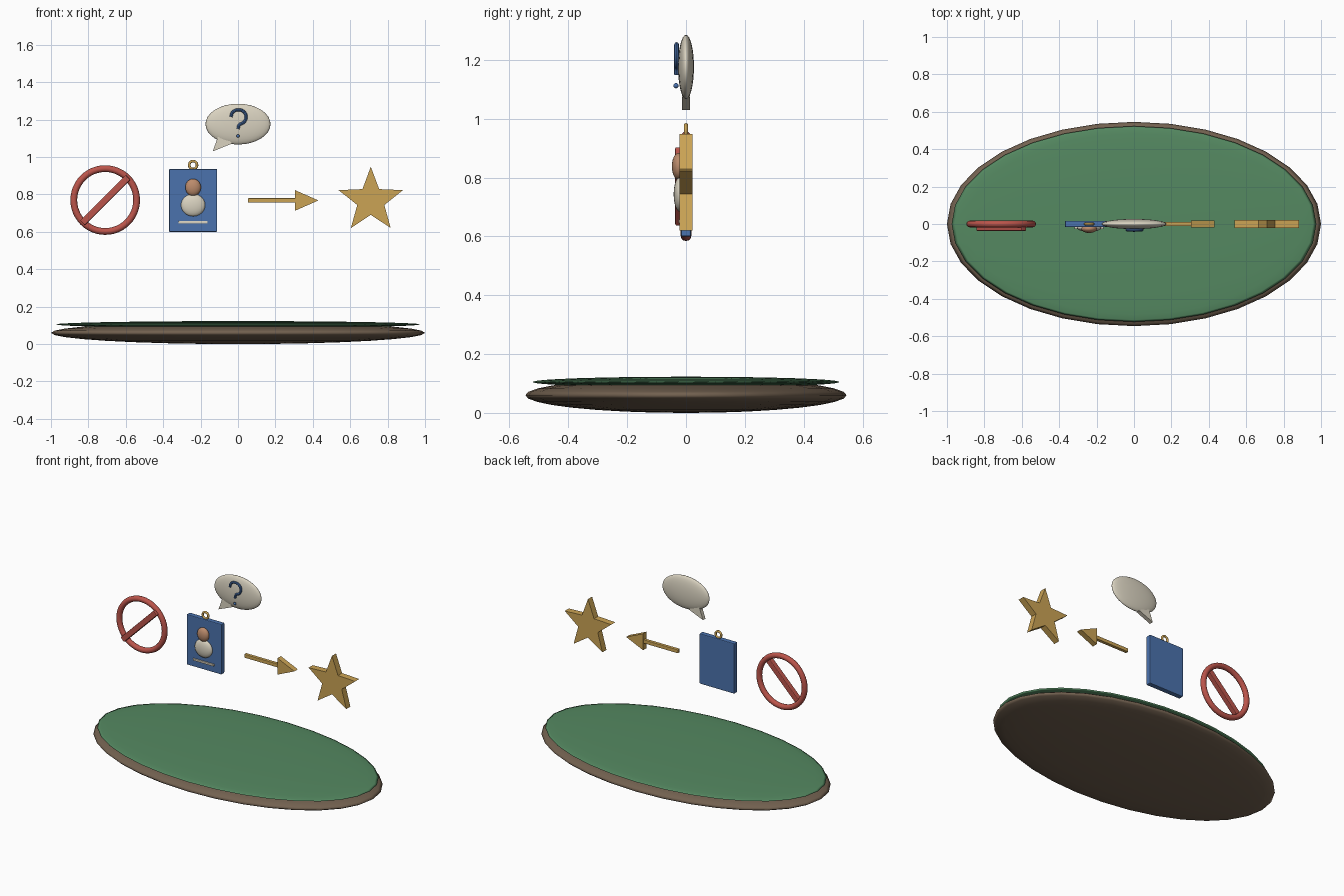
import bpy, bmesh
from math import sin, cos, pi

if "Cube" in bpy.data.objects:
    bpy.data.objects.remove(bpy.data.objects["Cube"])


def make_mat(name, rgb):
    m = bpy.data.materials.new(name)
    m.diffuse_color = (*rgb, 1)
    m.use_nodes = True
    m.node_tree.nodes["Principled BSDF"].inputs["Base Color"].default_value = m.diffuse_color
    return m


BROWN = make_mat("brown", (0.17, 0.12, 0.08))
GREEN = make_mat("green", (0.09, 0.25, 0.12))
RED = make_mat("red", (0.5, 0.09, 0.07))
BLUE = make_mat("blue", (0.07, 0.17, 0.42))
GOLD = make_mat("gold", (0.6, 0.37, 0.09))
CREAM = make_mat("cream", (0.7, 0.65, 0.53))
TAN = make_mat("tan", (0.5, 0.26, 0.15))


def finish(name, mat):
    ob = bpy.context.object
    ob.name = name
    ob.data.materials.append(mat)
    return ob


def ellipsoid(name, mat, loc, radii, segs=32, rings=16):
    bpy.ops.mesh.primitive_uv_sphere_add(segments=segs, ring_count=rings, radius=1, location=loc)
    bpy.context.object.scale = radii
    bpy.ops.object.transform_apply(location=False, rotation=False, scale=True)
    bpy.ops.object.shade_smooth()
    return finish(name, mat)


def ring(name, mat, loc, major, minor, segs=48):
    bpy.ops.mesh.primitive_torus_add(location=loc, rotation=(pi / 2, 0, 0), major_radius=major,
                                     minor_radius=minor, major_segments=segs, minor_segments=12)
    bpy.ops.object.shade_smooth()
    return finish(name, mat)


def prism(name, mat, pts, depth, y=0.0, bevel=0.0):
    """Front-facing outline of (x, z) points, extruded along y."""
    bm = bmesh.new()
    face = bm.faces.new([bm.verts.new((x, y - depth / 2, z)) for x, z in pts])
    ext = bmesh.ops.extrude_face_region(bm, geom=[face])
    for v in ext["geom"]:
        if isinstance(v, bmesh.types.BMVert):
            v.co.y += depth
    bmesh.ops.recalc_face_normals(bm, faces=bm.faces)
    me = bpy.data.meshes.new(name)
    bm.to_mesh(me)
    bm.free()
    ob = bpy.data.objects.new(name, me)
    bpy.context.collection.objects.link(ob)
    me.materials.append(mat)
    if bevel:
        b = ob.modifiers.new("soft_edges", "BEVEL")
        b.width = bevel
        b.segments = 2
    return ob


def bar(cx, cz, w, h, angle=0.0):
    """Rectangle outline, turned by angle in the front plane."""
    c, s = cos(angle), sin(angle)
    return [(cx + (x * c - z * s) * w / 2, cz + (x * s + z * c) * h / 2) if angle == 0 else
            (cx + x * w / 2 * c - z * h / 2 * s, cz + x * w / 2 * s + z * h / 2 * c)
            for x, z in ((-1, -1), (1, -1), (1, 1), (-1, 1))]


# Oval base with a green top
ellipsoid("base_rim", BROWN, (0, 0, 0.06), (1.0, 0.546, 0.06))
ellipsoid("base_top", GREEN, (0, 0, 0.105), (0.975, 0.523, 0.018))

# Prohibition sign
ring("stop_ring", RED, (-0.71, 0, 0.77), 0.168, 0.018)
prism("stop_bar", RED, bar(-0.71, 0.77, 0.345, 0.036, pi / 4), 0.034, y=-0.02, bevel=0.005)

# Badge with portrait
prism("badge_card", BLUE, bar(-0.24, 0.768, 0.258, 0.336), 0.034, bevel=0.005)
ring("badge_loop", GOLD, (-0.24, 0, 0.957), 0.021, 0.007, 24)
ellipsoid("portrait_head", TAN, (-0.24, -0.025, 0.838), (0.042, 0.023, 0.046), 24, 12)
ellipsoid("portrait_body", CREAM, (-0.24, -0.02, 0.743), (0.065, 0.022, 0.06), 24, 12)
prism("badge_line", CREAM, bar(-0.24, 0.651, 0.155, 0.013), 0.012, y=-0.02, bevel=0.002)

# Arrow
prism("arrow_shaft", GOLD, bar(0.183, 0.768, 0.26, 0.024), 0.022, bevel=0.003)
prism("arrow_head", GOLD, [(0.305, 0.713), (0.43, 0.768), (0.305, 0.823)], 0.036)

# Star
star = []
for i in range(10):
    r = 0.181 if i % 2 == 0 else 0.076
    a = pi / 2 + i * pi / 5
    star.append((0.71 + r * cos(a), 0.767 + r * sin(a)))
prism("star", GOLD, star, 0.043)

# Speech bubble with tail
ellipsoid("bubble", CREAM, (0, 0, 1.176), (0.174, 0.027, 0.109))
prism("bubble_tail", CREAM, [(-0.135, 1.03), (-0.03, 1.073), (-0.1, 1.13)], 0.026)

# Hooked tube and dot on the bubble
cu = bpy.data.curves.new("bubble_hook", "CURVE")
cu.dimensions = "3D"
cu.bevel_depth = 0.008
cu.bevel_resolution = 2
cu.use_fill_caps = True
cu.resolution_u = 5
path = [(-0.038, 1.215), (-0.028, 1.24), (0.002, 1.252), (0.033, 1.24),
        (0.043, 1.21), (0.03, 1.185), (0.007, 1.172), (0, 1.15)]
sp = cu.splines.new("BEZIER")
sp.bezier_points.add(len(path) - 1)
for p, (x, z) in zip(sp.bezier_points, path):
    p.co = (x, -0.032, z)
    p.handle_left_type = p.handle_right_type = "AUTO"
hook = bpy.data.objects.new("bubble_hook", cu)
bpy.context.collection.objects.link(hook)
cu.materials.append(BLUE)
bpy.ops.object.select_all(action="DESELECT")
hook.select_set(True)
bpy.context.view_layer.objects.active = hook
bpy.ops.object.convert(target="MESH")
bpy.ops.object.shade_smooth_by_angle()
ellipsoid("bubble_dot", BLUE, (0, -0.034, 1.112), (0.009, 0.009, 0.009), 16, 8)
